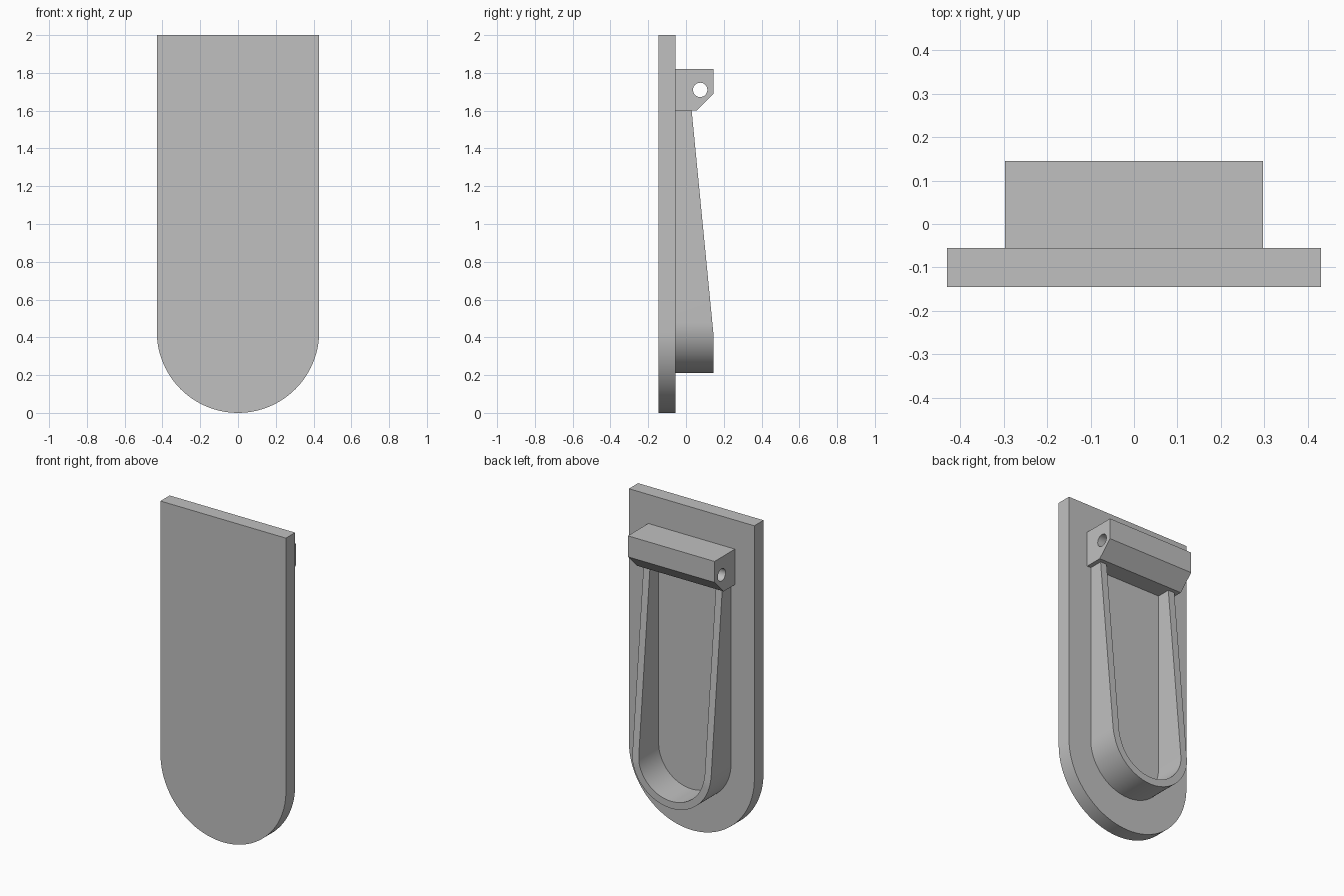
import bpy, bmesh, math
from mathutils import Vector

cube = bpy.data.objects.get("Cube")
if cube:
    bpy.data.objects.remove(cube, do_unlink=True)

grey = bpy.data.materials.new("plain grey")
grey.use_nodes = True
grey.diffuse_color = (0.53, 0.53, 0.53, 1)
grey.node_tree.nodes["Principled BSDF"].inputs["Base Color"].default_value = grey.diffuse_color

PLATE_FRONT, PLATE_BACK, BACK = -0.145, -0.055, 0.145
BLOCK_BOTTOM, BLOCK_TOP, BLOCK_HALF = 1.6, 1.82, 0.297


def finish(name, bm):
    bmesh.ops.recalc_face_normals(bm, faces=bm.faces)
    mesh = bpy.data.meshes.new(name)
    bm.to_mesh(mesh)
    bm.free()
    mesh.materials.append(grey)
    obj = bpy.data.objects.new(name, mesh)
    bpy.context.collection.objects.link(obj)
    return obj


def smooth(obj):
    bpy.ops.object.select_all(action='DESELECT')
    obj.select_set(True)
    bpy.context.view_layer.objects.active = obj
    bpy.ops.object.shade_smooth_by_angle(angle=math.radians(30))


def prism(name, points, direction):
    """Extrude a flat outline of 3D points along a direction."""
    bm = bmesh.new()
    face = bm.faces.new([bm.verts.new(p) for p in points])
    ext = bmesh.ops.extrude_face_region(bm, geom=[face], use_keep_orig=True)
    moved = [g for g in ext["geom"] if isinstance(g, bmesh.types.BMVert)]
    bmesh.ops.translate(bm, verts=moved, vec=Vector(direction))
    return finish(name, bm)


def u_outline(radius, centre_z, top, steps=48):
    """U shape in (x, z): down the left, round the bottom, up the right."""
    arc = [(-radius * math.cos(math.pi * i / steps),
            centre_z - radius * math.sin(math.pi * i / steps))
           for i in range(steps + 1)]
    return [(-radius, top)] + arc + [(radius, top)]


# Back plate with rounded bottom
outline = u_outline(0.43, 0.43, 2)
plate = prism("plate", [(x, PLATE_FRONT, z) for x, z in outline],
              (0, PLATE_BACK - PLATE_FRONT, 0))
smooth(plate)


# Tapered U-shaped rim
def rim_depth(z):
    slope = (BACK - 0.03) / (BLOCK_BOTTOM - 0.42)
    return min(BACK, 0.03 + (BLOCK_BOTTOM - z) * slope)


bm = bmesh.new()
rings = []
pairs = zip(u_outline(0.27, 0.48, BLOCK_BOTTOM), u_outline(0.226, 0.48, BLOCK_BOTTOM))
for (xo, zo), (xi, zi) in pairs:
    section = [(xo, PLATE_BACK, zo), (xo, rim_depth(zo), zo),
               (xi, rim_depth(zi), zi), (xi, PLATE_BACK, zi)]
    rings.append([bm.verts.new(p) for p in section])
for a, b in zip(rings, rings[1:]):
    for i in range(4):
        j = (i + 1) % 4
        bm.faces.new((a[i], a[j], b[j], b[i]))
bm.faces.new(rings[0])
bm.faces.new(rings[-1])
smooth(finish("rim", bm))

# Hinge block with a chamfered lower edge
profile = [(PLATE_BACK, BLOCK_BOTTOM), (0.055, BLOCK_BOTTOM), (BACK, 1.69),
           (BACK, BLOCK_TOP), (PLATE_BACK, BLOCK_TOP)]
block = prism("hinge_block", [(-BLOCK_HALF, y, z) for y, z in profile],
              (2 * BLOCK_HALF, 0, 0))

# Pin hole through the block
circle = [2 * math.pi * i / 32 for i in range(32)]
cutter = prism("pin_hole_cutter",
               [(-0.4, 0.075 + 0.038 * math.cos(a), 1.71 + 0.038 * math.sin(a)) for a in circle],
               (0.8, 0, 0))
cutter.hide_render = True
cut = block.modifiers.new("pin_hole", 'BOOLEAN')
cut.operation = 'DIFFERENCE'
cut.solver = 'EXACT'
cut.object = cutter
bpy.context.view_layer.objects.active = block
bpy.ops.object.modifier_apply(modifier=cut.name)
bpy.data.objects.remove(cutter, do_unlink=True)
smooth(block)
